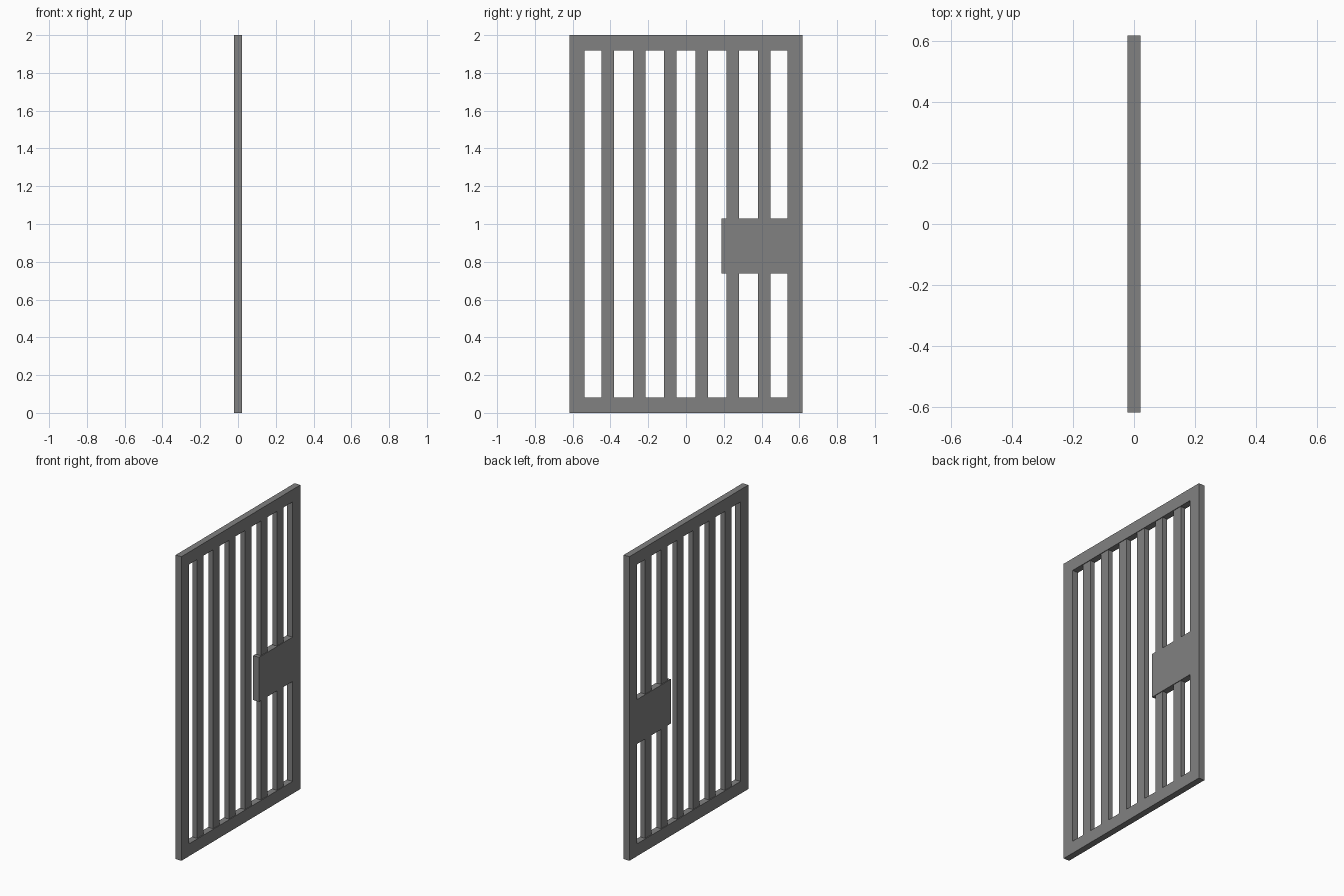
import bpy
import bmesh

if "Cube" in bpy.data.objects:
    bpy.data.objects.remove(bpy.data.objects["Cube"])

W, H, T = 0.618, 2.0, 0.021    # half width, height, half thickness
RAIL = 0.081                   # frame member width
BAR_W, BAR_T = 0.067, 0.033    # bar width and depth
PITCH = 0.1655

# Dark iron for every part
iron = bpy.data.materials.new("dark_iron")
iron.diffuse_color = (0.22, 0.22, 0.22, 1)
iron.use_nodes = True
iron.node_tree.nodes["Principled BSDF"].inputs["Base Color"].default_value = iron.diffuse_color


def prism(name, outline, x0, x1):
    """Extrude a y-z outline along x."""
    bm = bmesh.new()
    face = bm.faces.new([bm.verts.new((x0, y, z)) for y, z in outline])
    ext = bmesh.ops.extrude_face_region(bm, geom=[face])
    moved = [v for v in ext["geom"] if isinstance(v, bmesh.types.BMVert)]
    bmesh.ops.translate(bm, verts=moved, vec=(x1 - x0, 0, 0))
    # keep the starting cap so the solid is closed
    if not any(all(abs(v.co.x - x0) < 1e-6 for v in f.verts) for f in bm.faces):
        bm.faces.new([v for v in bm.verts if abs(v.co.x - x0) < 1e-6])
    bmesh.ops.recalc_face_normals(bm, faces=bm.faces)
    mesh = bpy.data.meshes.new(name)
    bm.to_mesh(mesh)
    bm.free()
    mesh.materials.append(iron)
    obj = bpy.data.objects.new(name, mesh)
    bpy.context.collection.objects.link(obj)
    return obj


def box(name, y0, y1, z0, z1, half):
    return prism(name, [(y0, z0), (y1, z0), (y1, z1), (y0, z1)], -half, half)


inner = W - RAIL

# Outer frame: two stiles with rails between them
for side, s in (("left", -1), ("right", 1)):
    a, b = sorted((s * inner, s * W))
    box(f"{side}_stile", a, b, 0, H, T)
box("bottom_rail", -inner, inner, 0, RAIL, T)
box("top_rail", -inner, inner, H - RAIL, H, T)

# Six upright bars, slightly thinner than the frame
for i in range(6):
    y = (i - 2.5) * PITCH
    box(f"bar_{i + 1}", y - BAR_W / 2, y + BAR_W / 2, RAIL, H - RAIL, BAR_T / 2)

# Lock plate covering the last two bars
box("lock_plate", 0.188, inner, 0.738, 1.03, T)
